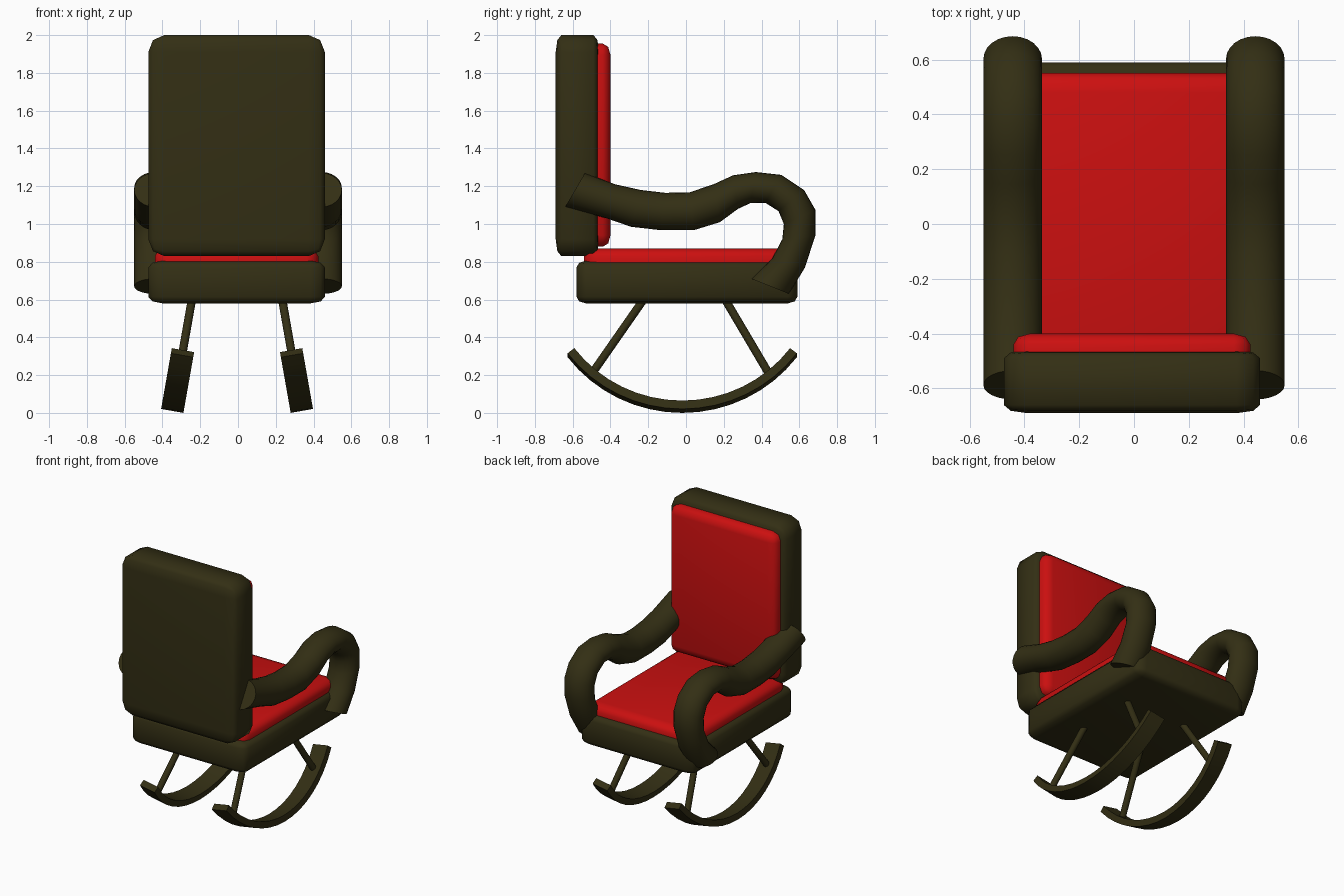
import bpy, bmesh, math
from mathutils import Vector

if "Cube" in bpy.data.objects:
    bpy.data.objects.remove(bpy.data.objects["Cube"])


def material(name, rgb):
    m = bpy.data.materials.new(name)
    m.diffuse_color = (*rgb, 1)
    m.use_nodes = True
    m.node_tree.nodes["Principled BSDF"].inputs["Base Color"].default_value = m.diffuse_color
    return m


DARK = material("dark_wood", (0.033, 0.028, 0.007))
RED = material("red_fabric", (0.6, 0.005, 0.005))


def finish(name, bm, mat, angle=50):
    bmesh.ops.recalc_face_normals(bm, faces=bm.faces[:])
    me = bpy.data.meshes.new(name)
    bm.to_mesh(me)
    bm.free()
    ob = bpy.data.objects.new(name, me)
    bpy.context.collection.objects.link(ob)
    me.materials.append(mat)
    bpy.ops.object.select_all(action='DESELECT')
    ob.select_set(True)
    bpy.context.view_layer.objects.active = ob
    bpy.ops.object.shade_smooth_by_angle(angle=math.radians(angle))
    return ob


def rounded_box(name, lo, hi, radii, mat):
    """Box with a different rounding length along each axis."""
    bm = bmesh.new()
    bmesh.ops.create_cube(bm, size=2)
    bmesh.ops.bevel(bm, geom=bm.edges[:], offset=0.5, segments=2,
                    profile=0.5, affect='EDGES')
    for v in bm.verts:
        for i in range(3):
            half, mid = (hi[i] - lo[i]) / 2, (hi[i] + lo[i]) / 2
            inset = radii[i] * (1 - abs(v.co[i])) / 0.5
            v.co[i] = mid + math.copysign(half - inset, v.co[i])
    return finish(name, bm, mat)


def skin(name, rings, mat, angle=50):
    """Closed tube through a list of point rings, with end caps."""
    bm = bmesh.new()
    vs = [[bm.verts.new(p) for p in r] for r in rings]
    n = len(vs[0])
    for a, b in zip(vs, vs[1:]):
        for i in range(n):
            j = (i + 1) % n
            bm.faces.new((a[i], a[j], b[j], b[i]))
    bm.faces.new(vs[0])
    bm.faces.new(vs[-1])
    return finish(name, bm, mat, angle)


# Upholstered body
rounded_box("seat_base", (-.475, -.58, .58), (.46, .59, .805), (.075, .05, .035), DARK)
rounded_box("backrest", (-.475, -.69, .83), (.46, -.46, 2.0), (.085, .03, .09), DARK)
rounded_box("seat_cushion", (-.44, -.54, .72), (.425, .55, .87), (.06, .07, .04), RED)
rounded_box("back_cushion", (-.44, -.55, .88), (.425, -.40, 1.955), (.06, .04, .06), RED)

# Scrolled arms: outer and inner outline points (y, z, y, z)
ARM = [(-.535, 1.27, -.64, 1.09), (-.375, 1.21, -.42, 1.03), (-.24, 1.18, -.29, .985),
       (-.11, 1.165, -.13, .967), (.02, 1.168, .04, .967), (.145, 1.21, .18, 1.01),
       (.25, 1.258, .275, 1.08), (.37, 1.275, .34, 1.11), (.505, 1.26, .42, 1.112),
       (.625, 1.18, .49, 1.068), (.685, 1.075, .518, 1.0), (.685, .94, .51, .92),
       (.63, .77, .455, .815), (.545, .63, .345, .71)]

for side, s in (("left", -1), ("right", 1)):
    rings = []
    for oy, oz, iy, iz in ARM:
        mid = Vector((s * .4425, (oy + iy) / 2, (oz + iz) / 2))
        out = Vector((0, (oy - iy) / 2, (oz - iz) / 2))
        rings.append([mid + out * math.cos(t) + Vector((.107 * math.sin(t), 0, 0))
                      for t in (math.tau * k / 24 for k in range(24))])
    skin(side + "_arm", rings, DARK)

# Runners and legs lie in planes that splay outwards by 10 degrees
TILT = math.radians(10)


def splay(s, u, y, w):
    """Point from across-width u, depth y and in-plane height w."""
    x = .343 + u * math.cos(TILT) - w * math.sin(TILT)
    z = .0105 + u * math.sin(TILT) + w * math.cos(TILT)
    return Vector((s * x - .005, y, z))


R, MAX = .765, math.radians(52.5)
for side, s in (("left", -1), ("right", 1)):
    rings = []
    for k in range(17):
        a = -MAX + 2 * MAX * k / 16
        rings.append([splay(s, u, -.02 + r * math.sin(a), R - r * math.cos(a))
                      for u, r in ((-.06, R), (.06, R), (.06, R - .045), (-.06, R - .045))])
    skin(side + "_runner", rings, DARK, 30)

    for part, top, foot in (("rear_leg", (-.21, .62), (-.505, .19)),
                            ("front_leg", (.195, .62), (.445, .19))):
        a, b = splay(s, 0, *top), splay(s, 0, *foot)
        d = b - a
        bm = bmesh.new()
        bmesh.ops.create_cone(bm, cap_ends=True, segments=16, radius1=.022,
                              radius2=.022, depth=d.length)
        ob = finish(side + "_" + part, bm, DARK)
        ob.location = (a + b) / 2
        ob.rotation_euler = d.to_track_quat('Z', 'Y').to_euler()
